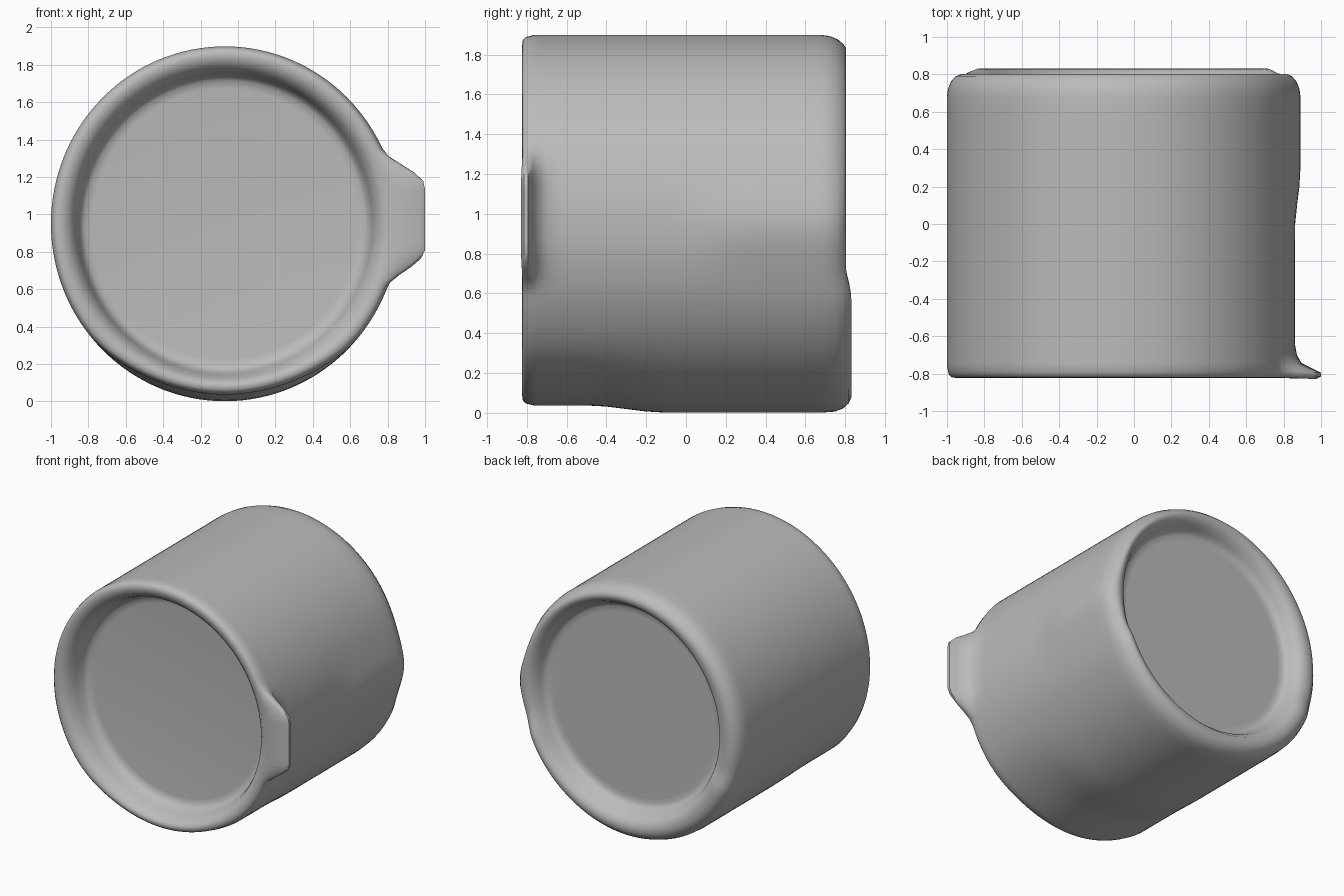
import bpy, bmesh, math

cube = bpy.data.objects.get("Cube")
if cube:
    bpy.data.objects.remove(cube)

SEGMENTS = 128
CX, CZ = -0.07, 0.95


def material(name, value):
    mat = bpy.data.materials.new(name)
    mat.use_nodes = True
    colour = (value, value, value, 1)
    mat.diffuse_color = colour
    mat.node_tree.nodes["Principled BSDF"].inputs["Base Color"].default_value = colour
    return mat


def smooth(a, b, t):
    t = min(1, max(0, (t - a) / (b - a)))
    return t * t * (3 - 2 * t)


# Profile rows: radius, y, and how strongly the row is pulled out into the tab
front_rows = [
    (0.71, -0.63, 0), (0.75, -0.635, 0), (0.775, -0.66, 0), (0.79, -0.72, 0),
    (0.815, -0.785, 0), (0.85, -0.815, 0), (0.88, -0.823, 0.1), (0.905, -0.82, 0.85),
    (0.92, -0.805, 1), (0.925, -0.785, 1), (0.93, -0.765, 0.65),
    (0.93, -0.74, 0.25), (0.93, -0.70, 0.08), (0.93, -0.64, 0),
]
wall_rows = [(0.93, -0.6 + 0.1 * i, 0) for i in range(13)]
back_rows = [
    (0.93, 0.68, 0), (0.925, 0.72, 0), (0.91, 0.76, 0), (0.885, 0.79, 0),
    (0.86, 0.803, 0), (0.82, 0.80, 0), (0.785, 0.775, 0), (0.76, 0.73, 0),
    (0.745, 0.70, 0), (0.72, 0.685, 0), (0.68, 0.685, 0),
]


def place(row, angle):
    r, y, pull = row
    c, s = math.cos(angle), math.sin(angle)
    x, z = CX + r * c, CZ + r * s * 1.02
    outer = smooth(0.8, 0.9, r)
    # Tab on the left side of the front rim
    if c > 0 and pull:
        rise = pull * (1 - smooth(0.17, 0.37, abs(z - 0.98)))
        x += (1.0 - x) * rise
        y -= 0.01 * rise
    # Raised streak towards the back of the left wall
    if c > 0:
        ridge = math.exp(-((z - 0.95) / 0.18) ** 2) * smooth(-0.05, 0.3, y)
        x += 0.03 * ridge * outer
    # Underside lifts near the front, and the lower back rim swells
    if s < 0:
        z += 0.036 * smooth(0.6, 1, -s) * outer * (1 - smooth(-0.5, -0.1, y))
        if y > 0.7:
            y += 0.028 * smooth(0.25, 0.45, -s) * smooth(0.76, 0.82, r)
    # Back recess sits slightly off centre
    if y > 0.65:
        x += 0.03 * (1 - outer)
        z += 0.02 * (1 - outer)
    return x, y, z


# Lathe the drum around the y axis
bm = bmesh.new()
rings = [[bm.verts.new(place(row, math.tau * i / SEGMENTS)) for i in range(SEGMENTS)]
         for row in front_rows + wall_rows + back_rows]
for a, b in zip(rings, rings[1:]):
    for i in range(SEGMENTS):
        j = (i + 1) % SEGMENTS
        bm.faces.new((a[i], a[j], b[j], b[i]))
# Close both recessed ends
bm.faces.new(rings[0])
bm.faces.new(rings[-1])
bmesh.ops.recalc_face_normals(bm, faces=bm.faces)

mesh = bpy.data.meshes.new("drum_with_tab")
bm.to_mesh(mesh)
bm.free()
drum = bpy.data.objects.new("drum_with_tab", mesh)
bpy.context.collection.objects.link(drum)
mesh.materials.append(material("plain grey", 0.5))

bpy.ops.object.select_all(action="DESELECT")
drum.select_set(True)
bpy.context.view_layer.objects.active = drum
bpy.ops.object.shade_smooth_by_angle(angle=math.radians(50))
